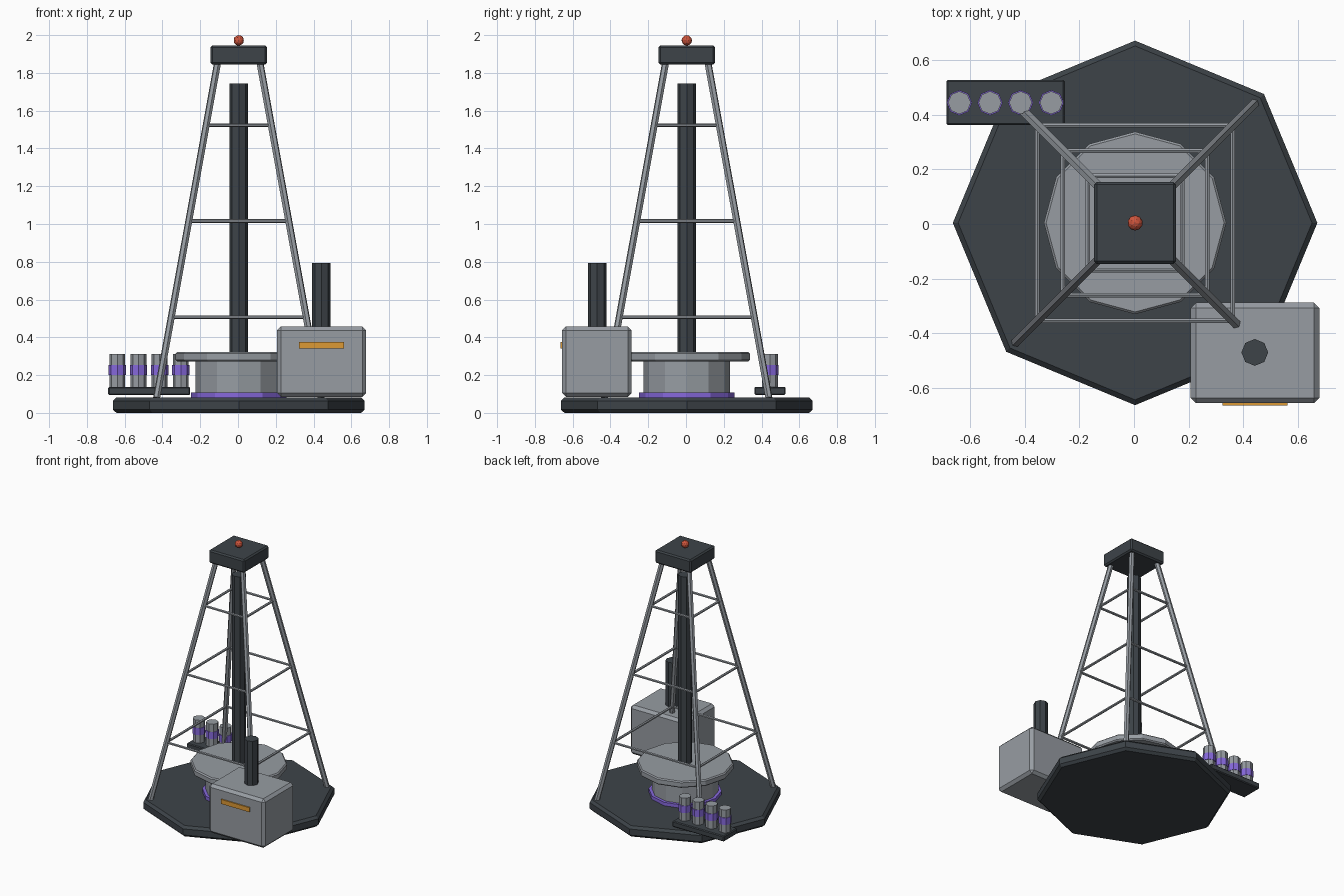
import bpy
from mathutils import Vector

if "Cube" in bpy.data.objects:
    bpy.data.objects.remove(bpy.data.objects["Cube"], do_unlink=True)

CX, CY = 0.004, 0.004  # tower axis


def material(name, rgb):
    m = bpy.data.materials.new(name)
    m.use_nodes = True
    m.diffuse_color = (*rgb, 1)
    m.node_tree.nodes["Principled BSDF"].inputs["Base Color"].default_value = (*rgb, 1)
    return m


DARK = material("dark metal", (0.047, 0.057, 0.066))
GREY = material("light grey metal", (0.31, 0.335, 0.365))
PURPLE = material("purple glow", (0.24, 0.14, 0.72))
ORANGE = material("orange panel", (0.72, 0.32, 0.035))
RED = material("red beacon", (0.62, 0.09, 0.045))


def finish(name, mat, bevel=0):
    ob = bpy.context.object
    ob.name = name
    ob.data.materials.append(mat)
    if bevel:
        mod = ob.modifiers.new("edge bevel", "BEVEL")
        mod.width = bevel
        mod.segments = 1
        mod.limit_method = "ANGLE"
        mod.angle_limit = 1.0  # only the rims, not the facet edges
    return ob


def drum(name, mat, x, y, z0, z1, r, sides=8, bevel=0):
    bpy.ops.mesh.primitive_cylinder_add(vertices=sides, radius=r, depth=z1 - z0,
                                        location=(x, y, (z0 + z1) / 2))
    return finish(name, mat, bevel)


def box(name, mat, x, y, z, bevel=0):
    """Box from (min, max) pairs."""
    spans = (x, y, z)
    bpy.ops.mesh.primitive_cube_add(size=1, location=[(a + b) / 2 for a, b in spans])
    ob = bpy.context.object
    for v in ob.data.vertices:
        v.co = Vector(c * (b - a) for c, (a, b) in zip(v.co, spans))
    return finish(name, mat, bevel)


def bar(name, mat, a, b, r, sides=6):
    a, b = Vector(a), Vector(b)
    bpy.ops.mesh.primitive_cylinder_add(vertices=sides, radius=r, depth=(b - a).length,
                                        location=(a + b) / 2)
    ob = finish(name, mat)
    ob.rotation_euler = (b - a).to_track_quat("Z", "Y").to_euler()
    return ob


# Base slab and turntable
drum("base_slab", DARK, CX, CY, 0, 0.082, 0.667, 8, 0.018)
drum("glow_ring", PURPLE, CX, CY, 0.075, 0.108, 0.252, 12)
drum("turntable_drum", GREY, CX, CY, 0.1, 0.28, 0.23, 12)
drum("turntable_disc", GREY, CX, CY, 0.273, 0.322, 0.334, 12, 0.008)
drum("drill_mast", DARK, CX, CY, 0.3, 1.743, 0.049)

# Derrick: four leaning legs joined by three levels of braces
FOOT_Z, HEAD_Z = 0.08, 1.86
CORNERS = [(-1, -1), (1, -1), (1, 1), (-1, 1)]


def leg_point(corner, z):
    s = 0.435 - (z - FOOT_Z) * 0.182
    return CX + corner[0] * s, CY + corner[1] * s, z


for c in CORNERS:
    bar("derrick_leg", GREY, leg_point(c, FOOT_Z), leg_point(c, HEAD_Z), 0.019)
for z in (0.507, 1.016, 1.523):
    for i, c in enumerate(CORNERS):
        bar("derrick_brace", GREY, leg_point(c, z), leg_point(CORNERS[i - 1], z), 0.0095)

# Crown and beacon
box("crown_block", DARK, (CX - 0.15, CX + 0.15), (CY - 0.15, CY + 0.15), (1.844, 1.944), 0.01)
bpy.ops.mesh.primitive_ico_sphere_add(subdivisions=2, radius=0.028, location=(CX, CY, 1.972))
finish("beacon", RED)

# Generator housing with exhaust and panel
box("generator_housing", GREY, (0.207, 0.678), (-0.656, -0.288), (0.085, 0.457), 0.02)
box("generator_panel", ORANGE, (0.323, 0.561), (-0.665, -0.656), (0.34, 0.374))
drum("exhaust_stack", DARK, 0.442, -0.47, 0.44, 0.793, 0.049)

# Canister rack
box("canister_rack", DARK, (-0.687, -0.253), (0.362, 0.527), (0.095, 0.138), 0.006)
for i in range(4):
    x = -0.639 + i * 0.112
    drum("canister", GREY, x, 0.444, 0.13, 0.312, 0.042)
    drum("canister_band", PURPLE, x, 0.444, 0.2, 0.253, 0.046)
